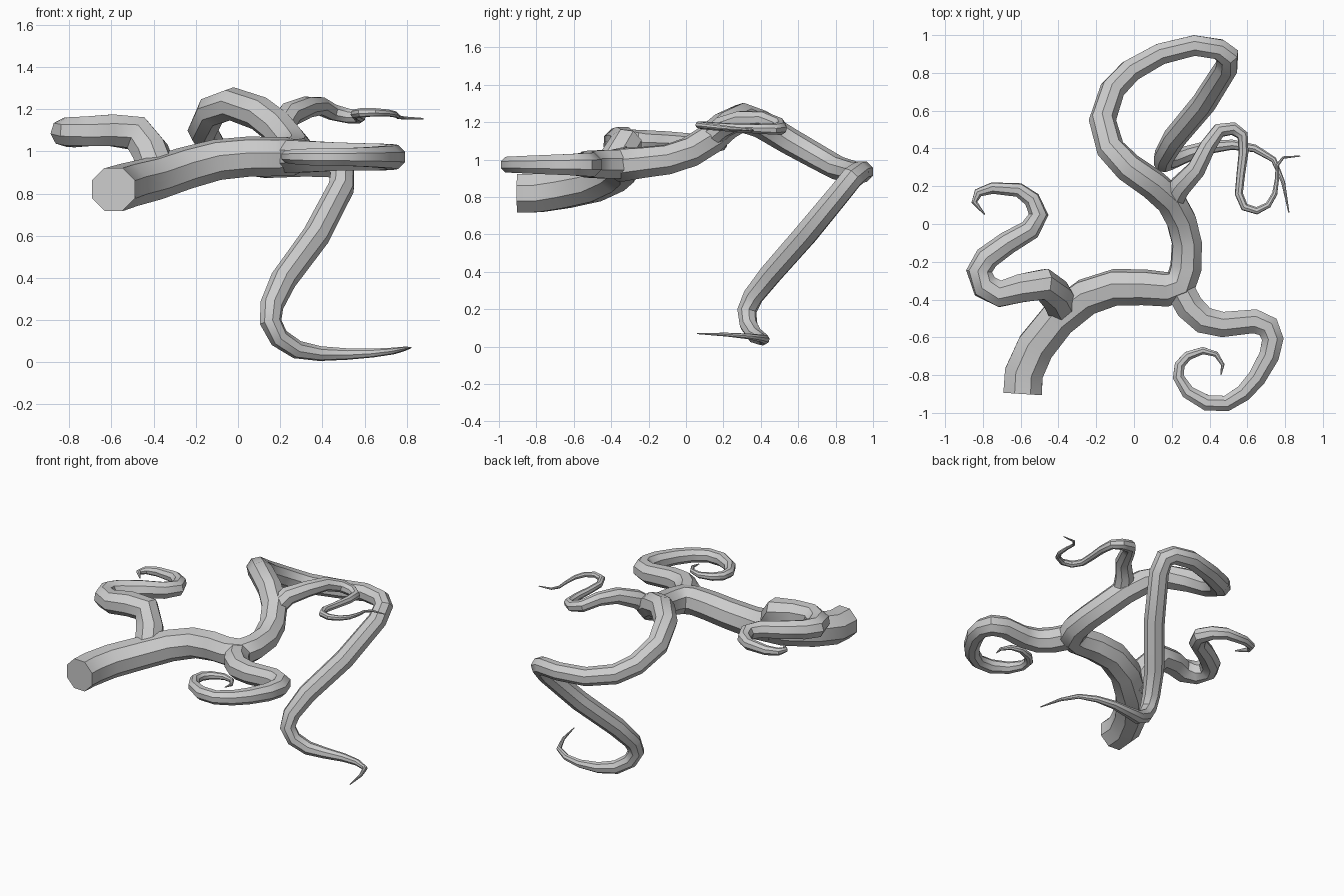
import bpy, bmesh, math
from mathutils import Vector

SIDES = 8


def tube(name, pts):
    """Eight-sided tapered tube through (x, y, z, radius) points."""
    pos = [Vector(p[:3]) for p in pts]
    bm = bmesh.new()
    rings = []
    up = Vector((0, 0, 1))
    n = len(pos)
    for i, p in enumerate(pos):
        a = (p - pos[i - 1]).normalized() if i > 0 else Vector()
        b = (pos[i + 1] - p).normalized() if i < n - 1 else Vector()
        t = (a + b).normalized()
        up = (up - t * up.dot(t)).normalized()   # carry the frame along the path
        side = t.cross(up)
        r = pts[i][3] * 1.05
        ring = []
        for k in range(SIDES):
            ang = 2 * math.pi * (k + 0.5) / SIDES
            ring.append(bm.verts.new(p + (side * math.cos(ang) + up * math.sin(ang)) * r))
        rings.append(ring)
    for r0, r1 in zip(rings, rings[1:]):
        for k in range(SIDES):
            j = (k + 1) % SIDES
            bm.faces.new((r0[k], r0[j], r1[j], r1[k]))
    bm.faces.new(rings[0])
    bm.faces.new(rings[-1])
    bmesh.ops.recalc_face_normals(bm, faces=bm.faces)
    me = bpy.data.meshes.new(name)
    bm.to_mesh(me)
    bm.free()
    ob = bpy.data.objects.new(name, me)
    bpy.context.collection.objects.link(ob)
    bpy.ops.object.select_all(action='DESELECT')
    ob.select_set(True)
    bpy.context.view_layer.objects.active = ob
    bpy.ops.object.shade_smooth_by_angle(angle=math.radians(40))
    return ob


# main stem: thick base to the fork
stem = [(-.59, -.9, .82, .105), (-.583, -.79, .82, .105), (-.52, -.65, .84, .103),
        (-.40, -.50, .87, .1), (-.25, -.385, .92, .097), (-.1, -.335, .96, .094),
        (.05, -.335, .975, .092), (.17, -.345, .975, .09), (.245, -.32, .975, .09)]
# the stem rises and swings round in a wide loop
loop = [(.275, -.23, .985, .083), (.28, -.1, 1.0, .08), (.25, .02, 1.04, .08),
        (.19, .13, 1.11, .08), (.1, .21, 1.18, .078), (-.03, .3, 1.225, .076),
        (-.125, .4, 1.19, .072), (-.167, .55, 1.1, .069), (-.115, .71, 1.01, .065),
        (-.02, .81, .955, .062), (.14, .9, .93, .058), (.32, .945, .935, .056),
        (.45, .925, .93, .056), (.495, .89, .905, .06)]
# hanging end that reaches the ground and curls off to a point
tail = [(.49, .83, .83, .06), (.37, .64, .6, .063), (.215, .455, .39, .06),
        (.16, .36, .27, .054), (.155, .325, .19, .05), (.195, .335, .115, .046),
        (.28, .37, .06, .042), (.39, .405, .041, .034), (.52, .42, .039, .026),
        (.64, .4, .044, .02), (.74, .34, .054, .015), (.79, .22, .064, .01),
        (.82, .06, .07, .003)]
tube("main_stem", stem + loop + tail)

# left branch: S-bend ending in a small hook
tube("left_branch", [
    (-.37, -.46, .88, .088), (-.415, -.375, 1.0, .086), (-.48, -.32, 1.085, .085),
    (-.6, -.34, 1.1, .077), (-.71, -.37, 1.095, .072), (-.79, -.33, 1.09, .07),
    (-.82, -.25, 1.09, .066), (-.78, -.18, 1.09, .062), (-.67, -.1, 1.09, .058),
    (-.55, -.03, 1.088, .054), (-.505, .05, 1.085, .05), (-.54, .13, 1.083, .043),
    (-.61, .18, 1.082, .037), (-.75, .19, 1.08, .03), (-.825, .165, 1.08, .024),
    (-.845, .115, 1.08, .016), (-.79, .05, 1.08, .004)])

# right branch: flat spiral curl
tube("right_curl", [
    (.24, -.34, .975, .078), (.295, -.44, .975, .078), (.37, -.51, .975, .074),
    (.47, -.532, .975, .069), (.64, -.515, .973, .066), (.71, -.545, .973, .064),
    (.735, -.61, .973, .059), (.715, -.7, .973, .055), (.65, -.815, .973, .05),
    (.58, -.895, .973, .046), (.49, -.95, .973, .043), (.385, -.947, .973, .043),
    (.285, -.89, .974, .037), (.235, -.81, .975, .031), (.242, -.745, .975, .028),
    (.285, -.698, .976, .025), (.365, -.67, .977, .02), (.435, -.69, .978, .015),
    (.47, -.745, .978, .01), (.46, -.8, .978, .003)])

# upper branch: thin wavy tendril
tube("upper_tendril", [
    (.19, .1, 1.09, .06), (.245, .2, 1.175, .058), (.33, .29, 1.21, .05),
    (.39, .41, 1.215, .043), (.45, .495, 1.185, .038), (.525, .505, 1.167, .034),
    (.575, .47, 1.163, .029), (.58, .38, 1.165, .025), (.565, .26, 1.17, .022),
    (.555, .16, 1.177, .021), (.585, .09, 1.183, .021), (.65, .07, 1.185, .019),
    (.71, .1, 1.182, .016), (.745, .16, 1.175, .014), (.757, .24, 1.167, .011),
    (.758, .31, 1.162, .009), (.79, .352, 1.158, .007), (.88, .36, 1.155, .003)])
